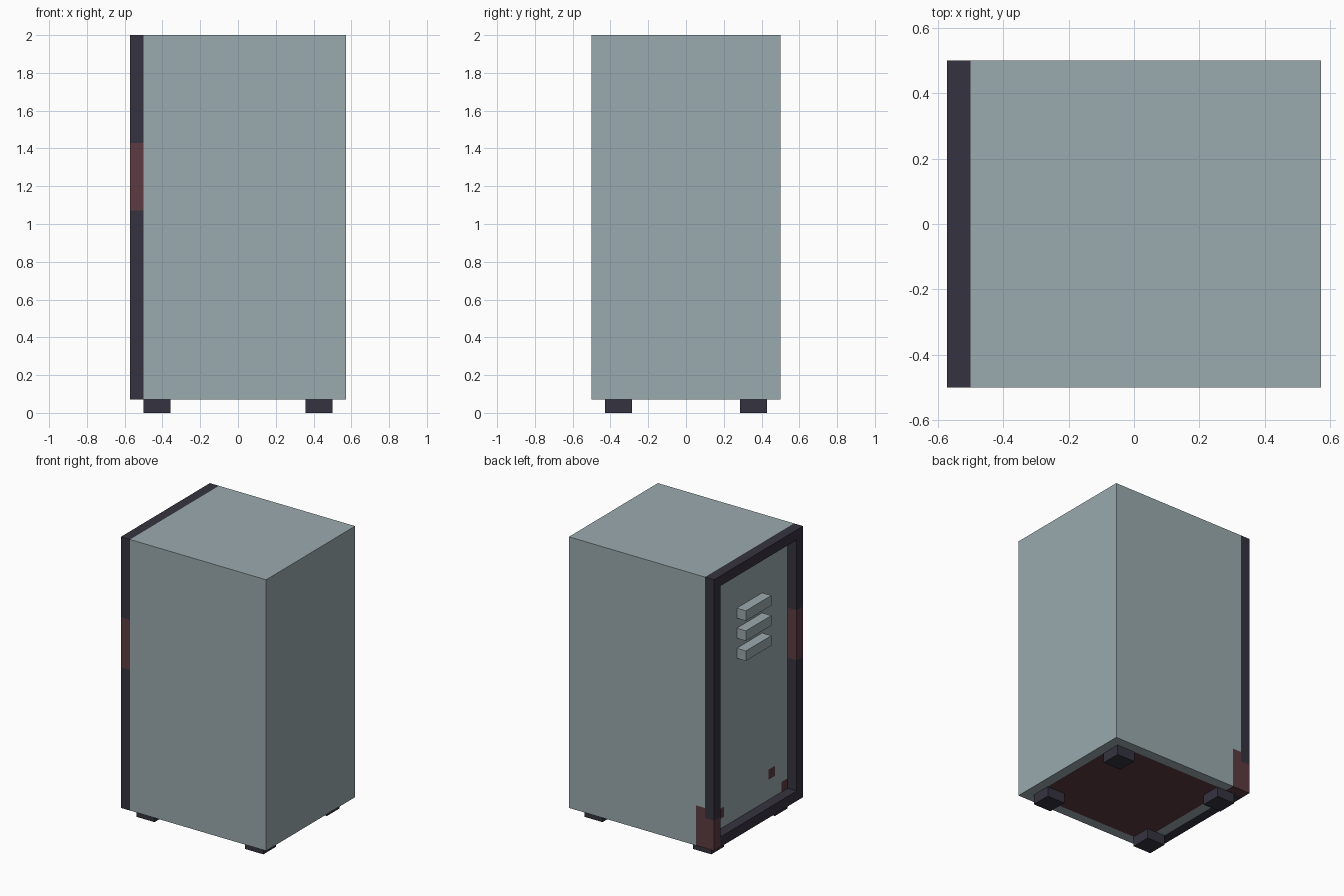
import bpy, bmesh
from mathutils import Vector

if "Cube" in bpy.data.objects:
    bpy.data.objects.remove(bpy.data.objects["Cube"], do_unlink=True)

U = 1 / 14  # one grid unit; all parts are laid out in whole units


def material(name, rgb):
    m = bpy.data.materials.new(name)
    m.use_nodes = True
    m.diffuse_color = (*rgb, 1)
    m.node_tree.nodes["Principled BSDF"].inputs["Base Color"].default_value = (*rgb, 1)
    return m


GREY = material("pale grey metal", (0.325, 0.405, 0.425))
DARK = material("dark charcoal", (0.036, 0.033, 0.050))
RUST = material("rust brown", (0.107, 0.044, 0.052))


def block(name, lo, hi, mat, cuts=((), (), ()), rust=None):
    """Box from lo to hi in units, sliced at the cuts; rust(centre, normal) picks rusty faces."""
    bm = bmesh.new()
    bmesh.ops.create_cube(bm, size=1)
    lo, hi = Vector(lo), Vector(hi)
    for v in bm.verts:
        v.co = Vector([(lo[i] + hi[i]) / 2 + v.co[i] * (hi[i] - lo[i]) for i in range(3)])
    for axis, values in enumerate(cuts):
        for value in values:
            co, no = Vector(), Vector()
            co[axis], no[axis] = value, 1
            bmesh.ops.bisect_plane(bm, geom=bm.verts[:] + bm.edges[:] + bm.faces[:],
                                   plane_co=co, plane_no=no)
    bm.normal_update()
    if rust:
        for f in bm.faces:
            f.material_index = int(rust(f.calc_center_median(), f.normal))
    bmesh.ops.scale(bm, vec=(U, U, U), verts=bm.verts)
    mesh = bpy.data.meshes.new(name)
    bm.to_mesh(mesh)
    bm.free()
    mesh.materials.append(mat)
    mesh.materials.append(RUST)
    ob = bpy.data.objects.new(name, mesh)
    bpy.context.collection.objects.link(ob)
    return ob


# Cabinet body with rust on the underside, the rear corner and spots on the recessed panel
def body_rust(c, n):
    if n.z < -0.5:
        return (-6 < c.x < 7 and abs(c.y) < 6) or (c.x < -6 and c.y > 6)
    if n.y > 0.5:
        return c.x < -6 and c.z < 5
    if n.x < -0.5:
        corner = c.z < 4 and (c.y > 5 or (c.y > 4 and c.z > 3))
        low_spot = -6 < c.y < -5 and 2 < c.z < 3
        round_spot = -4 < c.y < -3 and 4 < c.z < 5
        return corner or low_spot or round_spot
    return False


block("cabinet_body", (-7, -7, 1), (8, 7, 28), GREY,
      ((-6, 7), (-6, -5, -4, -3, 4, 5, 6), (2, 3, 4, 5)), body_rust)

# Raised frame around the panel: two posts and two rails
block("frame_front_post", (-8, -7, 1), (-7, -6, 28), DARK, ((), (), (15, 20)),
      lambda c, n: 15 < c.z < 20)
block("frame_back_post", (-8, 6, 1), (-7, 7, 28), DARK, ((), (), (4,)),
      lambda c, n: c.z < 4)
for name, z in (("frame_bottom_rail", 1), ("frame_top_rail", 27)):
    block(name, (-8, -6, z), (-7, 6, z + 1), DARK)

# Three vent slats on the panel
for i, z in enumerate((18, 20, 22)):
    block(f"vent_slat_{i + 1}", (-8, -2, z), (-7, 2, z + 1), GREY)

# Four feet
for side, x in (("right", -7), ("left", 5)):
    for end, y in (("front", -6), ("back", 4)):
        block(f"{end}_{side}_foot", (x, y, 0), (x + 2, y + 2, 1), DARK)
